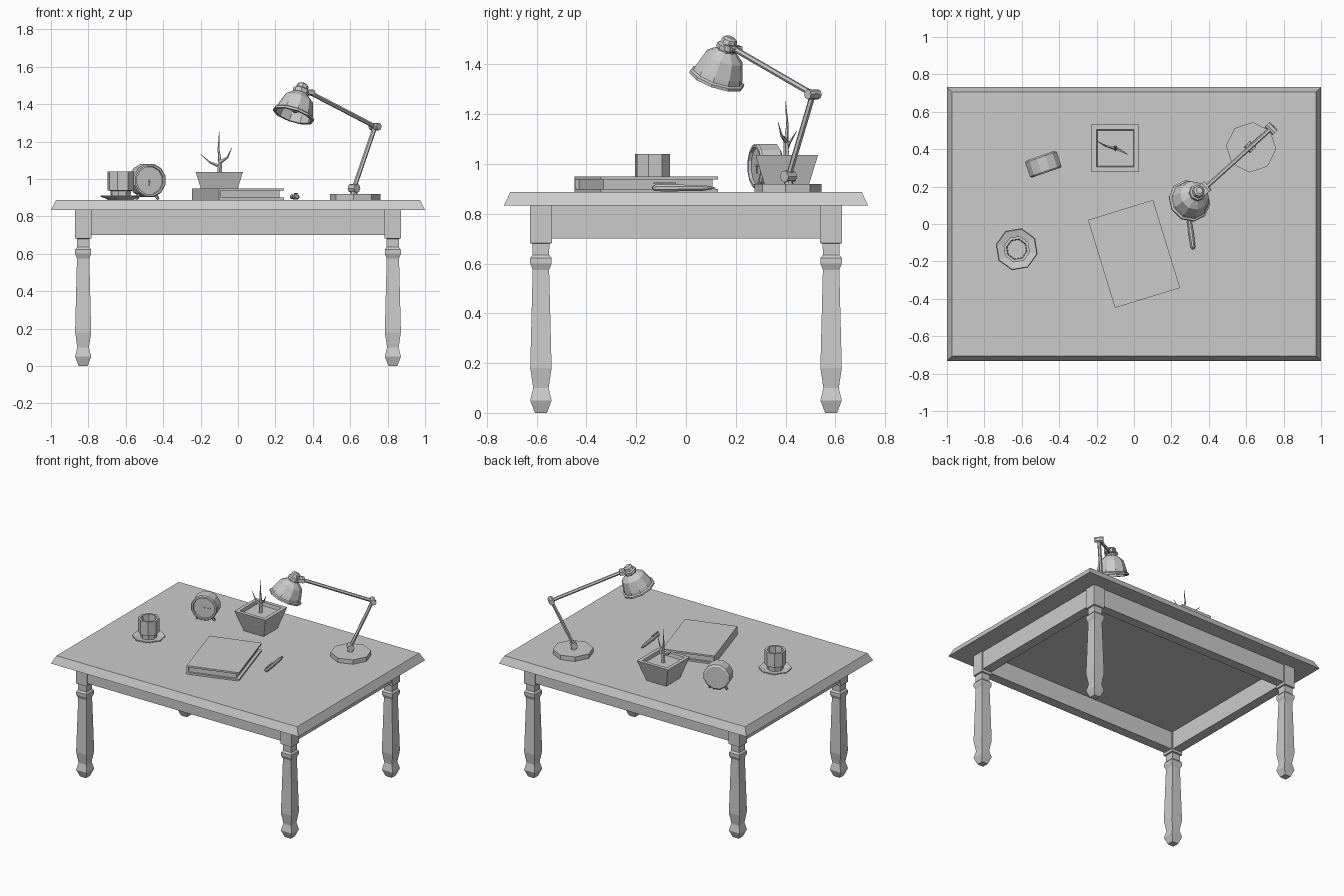
import bpy, bmesh, math
from mathutils import Matrix, Vector

if "Cube" in bpy.data.objects:
    bpy.data.objects.remove(bpy.data.objects["Cube"])

TOP = 0.888  # table surface height


def loft(name, rings, n=8, phase=0.0, mat=Matrix()):
    """Stack of n-sided rings (z, rx[, ry]); ends are capped. n=4 gives half-width rectangles."""
    bm = bmesh.new()
    k = math.sqrt(2) if n == 4 else 1
    if n == 4:
        phase += math.pi / 4
    loops = []
    for r in rings:
        z, rx, ry = r[0], r[1], r[-1]
        loops.append([bm.verts.new(mat @ Vector((rx * k * math.cos(phase + 2 * math.pi * i / n),
                                                ry * k * math.sin(phase + 2 * math.pi * i / n), z)))
                      for i in range(n)])
    for a, b in zip(loops, loops[1:]):
        for i in range(n):
            j = (i + 1) % n
            bm.faces.new((a[i], a[j], b[j], b[i]))
    bm.faces.new(loops[0][::-1])
    bm.faces.new(loops[-1])
    bmesh.ops.recalc_face_normals(bm, faces=bm.faces)
    me = bpy.data.meshes.new(name)
    bm.to_mesh(me)
    bm.free()
    ob = bpy.data.objects.new(name, me)
    bpy.context.collection.objects.link(ob)
    return ob


def box(name, c, half, mat=Matrix()):
    return loft(name, [(-half[2], half[0], half[1]), (half[2], half[0], half[1])], 4,
                mat=mat @ Matrix.Translation(c))


def frame(origin, axis):
    return Matrix.Translation(origin) @ Vector(axis).to_track_quat('Z', 'Y').to_matrix().to_4x4()


def rod(name, a, b, r0, r1=None, n=6):
    a, b = Vector(a), Vector(b)
    return loft(name, [(0, r0), ((b - a).length, r0 if r1 is None else r1)], n, mat=frame(a, b - a))


def at(x, y, z=0.0, deg=0.0):
    return Matrix.Translation((x, y, z)) @ Matrix.Rotation(math.radians(deg), 4, 'Z')


# Table: bevelled top, turned square legs, aprons
loft("table_top", [(0.833, 1.0, 0.732), (TOP, 0.973, 0.706)], 4)
leg = [(0, .024), (.05, .043), (.10, .031), (.18, .043), (.575, .033), (.60, .043), (.622, .043),
       (.635, .033), (.68, .034), (.682, .044), (.835, .044)]
LX, LY = 0.828, 0.583
for s in (-1, 1):
    for t in (-1, 1):
        loft("table_leg", leg, 4, mat=at(s * LX, t * LY))
    box("long_apron", (0, s * LY, 0.768), (LX - .04, .035, .067))
    box("side_apron", (s * LX, 0, 0.768), (.035, LY - .04, .067))

# Cup and saucer
cup_at = at(-0.627, -0.135, TOP, -13)
loft("saucer", [(0, .07), (.008, .085), (.018, .113), (.023, .11), (.014, .07)], 8, mat=cup_at)
loft("cup", [(.014, .054), (.048, .056), (.05, .072), (.152, .072), (.152, .056), (.06, .052)], 8, mat=cup_at)

# Alarm clock
a = math.radians(19)
clock = frame((-0.485, 0.32, 0.992), (math.sin(a), -math.cos(a), 0))
loft("clock_body", [(-.048, .08), (-.04, .092), (.04, .092), (.048, .086), (.048, .076), (.036, .074)],
     12, math.pi / 12, clock)
box("minute_hand", (.022, 0, .038), (.024, .002, .002), clock)
box("hour_hand", (0, -.014, .038), (.002, .016, .002), clock)
loft("hand_hub", [(.036, .006), (.042, .005)], 6, mat=clock)
for s in (-1, 1):
    rod("clock_foot", clock @ Vector((s * .045, -.072, 0)), clock @ Vector((s * .062, -.102, 0)), .012, .007)

# Square plant pot with a bare plant
pot = at(-0.1, 0.405, TOP)
loft("plant_pot", [(0, .08), (.149, .126), (.149, .1), (.125, .096)], 4, mat=pot)
stem = [(0, 0, .12), (.004, -.003, .2), (-.004, .002, .27), (0, -.005, .365)]
branch_a = [(0, 0, .18), (-.05, .012, .2), (-.1, .04, .245)]
branch_b = [(0, 0, .2), (.042, -.02, .225), (.068, -.035, .28)]
for name, path, r in (("plant_stem", stem, .013), ("plant_branch", branch_a, .009), ("plant_branch", branch_b, .009)):
    for i, (p, q) in enumerate(zip(path, path[1:])):
        m = len(path) - 1
        rod(name, pot @ Vector(p), pot @ Vector(q), r * (1 - i / m) + .001, r * (1 - (i + 1) / m) + .001, 5)

# Book: two boards, spine on the left, inset pages
book = at(0, -0.16, TOP, 17.1)
for z in (.006, .056):
    box("book_cover", (0, 0, z), (.182, .246, .006), book)
box("book_spine", (-.176, 0, .031), (.006, .246, .02), book)
box("book_pages", (-.006, 0, .031), (.168, .23, .02), book)

# Pen with clip
pen = frame((0.317, -0.135, TOP + .016), (-.035, .25, 0))
loft("pen_barrel", [(0, .007), (.012, .014), (.1, .016), (.105, .014), (.2, .013), (.235, .007), (.255, .002)],
     8, math.pi / 8, pen)
box("pen_clip", (0, .018, .05), (.004, .003, .045), pen)

# Lamp: base, hinges, two arms
base_j, elbow, head_j = Vector((.62, .412, .95)), Vector((.733, .51, 1.28)), Vector((.383, .195, 1.462))
loft("lamp_base", [(TOP, .135), (.92, .135)], 8, mat=at(.626, .41, 0, -4))
rod("lamp_post", (.62, .412, .915), base_j, .02, .014, 8)
hinge = Vector((.7, -.7, 0)).normalized()
for name, p, r, h in (("base_hinge", base_j, .024, .024), ("elbow_hinge", elbow, .02, .03),
                      ("head_hinge", head_j, .015, .028)):
    rod(name, p - hinge * h, p + hinge * h, r, n=8)
rod("lower_arm", base_j, elbow, .012)
rod("upper_arm", elbow + (elbow - head_j).normalized() * .02, head_j, .012)

# Lamp shade: faceted hollow bell with cap
shade = frame((.295, .122, 1.337), (.32, .33, 1))
loft("lamp_shade", [(.135, .037), (.1, .08), (.037, .1), (.018, .104), (.012, .115), (0, .115), (0, .098),
                    (.035, .092), (.095, .072), (.122, .034)], 10, mat=shade)
loft("shade_cap", [(.125, .037), (.14, .044), (.155, .044), (.162, .034), (.182, .03), (.19, .018)], 8, mat=shade)
loft("light_bulb", [(.12, .018), (.09, .022), (.06, .036), (.035, .03), (.022, .012)], 8, mat=shade)
mid = shade @ Vector((0, 0, .148))
span = head_j - mid
bracket = frame(mid, span)
box("shade_bracket", (0, 0, span.length / 2), (.03, .012, span.length / 2 + .012), bracket)
